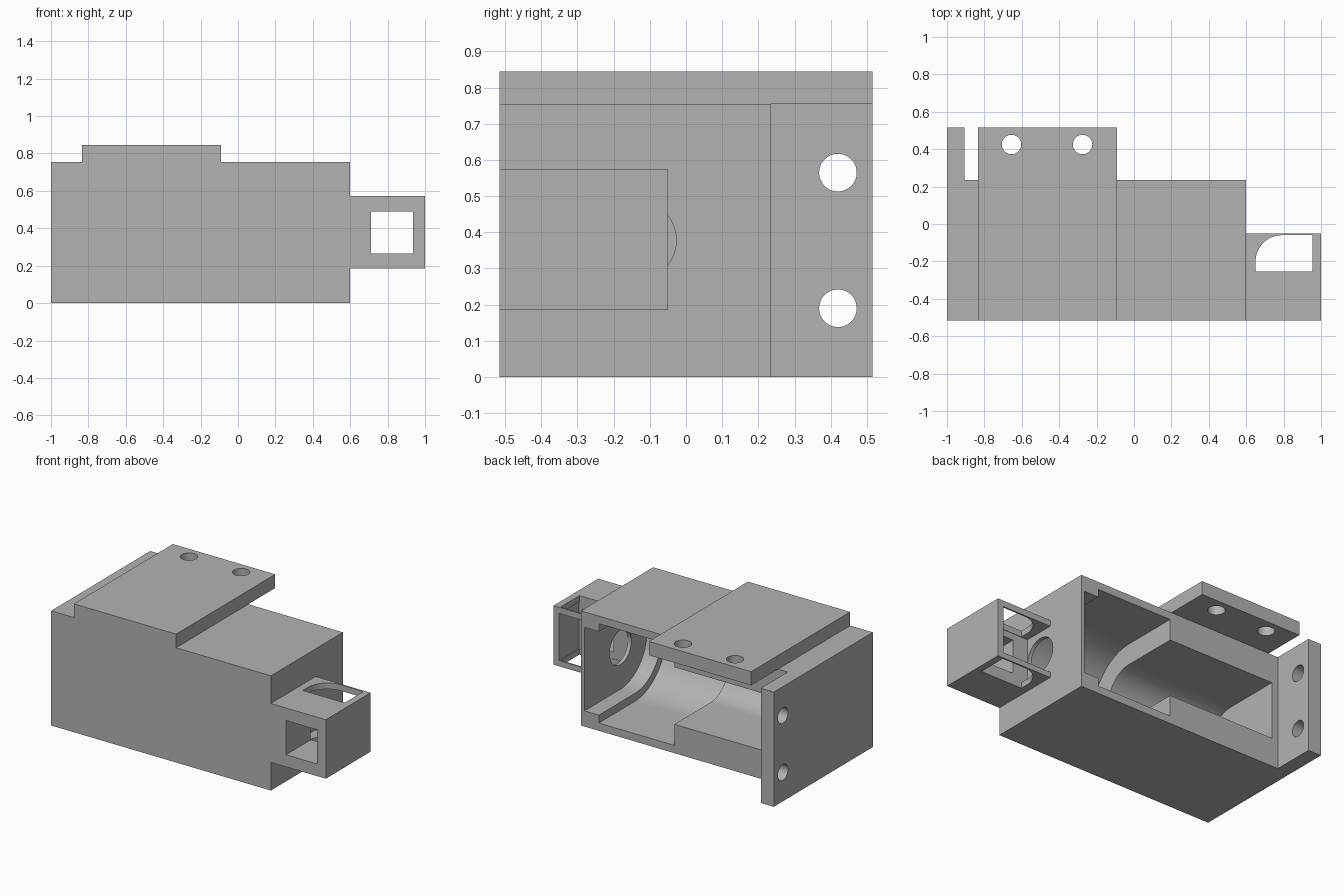
import bpy
import bmesh
from math import sin, cos, pi, radians
from mathutils import Vector

if "Cube" in bpy.data.objects:
    bpy.data.objects.remove(bpy.data.objects["Cube"], do_unlink=True)

grey = bpy.data.materials.new("plain grey")
grey.use_nodes = True
grey.diffuse_color = (0.45, 0.45, 0.45, 1)
grey.node_tree.nodes["Principled BSDF"].inputs["Base Color"].default_value = grey.diffuse_color


def prism(name, outline, axis, lo, hi):
    """Extrude a 2D outline along an axis; outline uses the other two axes in order."""
    bm = bmesh.new()
    verts = []
    for p in outline:
        co = list(p)
        co.insert("xyz".index(axis), lo)
        verts.append(bm.verts.new(co))
    face = bm.faces.new(verts)
    new = bmesh.ops.extrude_face_region(bm, geom=[face])["geom"]
    move = Vector((0, 0, 0))
    move["xyz".index(axis)] = hi - lo
    bmesh.ops.translate(bm, vec=move, verts=[v for v in new if isinstance(v, bmesh.types.BMVert)])
    bmesh.ops.recalc_face_normals(bm, faces=bm.faces)
    mesh = bpy.data.meshes.new(name)
    bm.to_mesh(mesh)
    bm.free()
    mesh.materials.append(grey)
    obj = bpy.data.objects.new(name, mesh)
    bpy.context.collection.objects.link(obj)
    return obj


def box(name, x, y, z):
    return prism(name, [(x[0], y[0]), (x[1], y[0]), (x[1], y[1]), (x[0], y[1])], "z", *z)


def arc(center, r, start, end, n=32):
    steps = [radians(start + (end - start) * i / n) for i in range(n + 1)]
    return [(center[0] + r * cos(a), center[1] + r * sin(a)) for a in steps]


def hole(center, r, axis, lo, hi):
    return prism("hole_cutter", arc(center, r, 0, 360, 48)[:-1], axis, lo, hi)


def cut(obj, cutters):
    bpy.context.view_layer.objects.active = obj
    for c in cutters:
        c.hide_render = True
        mod = obj.modifiers.new("cut", "BOOLEAN")
        mod.operation, mod.solver, mod.object = "DIFFERENCE", "EXACT", c
        bpy.ops.object.modifier_apply(modifier=mod.name)
        bpy.data.objects.remove(c, do_unlink=True)


AXIS = (-0.14, 0.378)      # y, z of the bore
FRONT, BACK = -0.515, 0.235


def trough(r, lo, hi):
    """Round-bottomed channel, open to the back."""
    outline = arc(AXIS, r, 90, 270, 48) + [(0.4, AXIS[1] - r), (0.4, AXIS[1] + r)]
    return prism("trough_cutter", outline, "x", lo, hi)


# Main housing with stepped trough and shaft hole
housing = box("housing", (-1, 0.6), (FRONT, BACK), (0, 0.755))
cut(housing, [
    trough(0.188, -0.86, 0),
    trough(0.327, -0.08, 0.47),
    trough(0.275, 0.4, 0.575),
    hole(AXIS, 0.113, "x", 0.5, 0.7),
])

# Mounting flange at the side, projecting backward
side_flange = box("side_flange", (-1, -0.905), (BACK, 0.515), (0, 0.755))
cut(side_flange, [hole((0.42, z), 0.052, "x", -1.1, -0.8) for z in (0.19, 0.565)])

# Mounting plate on top
top_plate = box("top_plate", (-0.835, -0.09), (FRONT, 0.515), (0.755, 0.845))
cut(top_plate, [hole((x, 0.425), 0.052, "z", 0.7, 0.9) for x in (-0.655, -0.275)])

# Hollow end box with windows at front, top and bottom, open at the back
end_box = box("end_box", (0.6, 1), (FRONT, -0.05), (0.185, 0.573))
window = arc((0.79, -0.2), 0.14, 90, 180, 16) + [(0.65, -0.255), (0.955, -0.255), (0.955, -0.06)]
cut(end_box, [
    box("cavity_cutter", (0.55, 0.96), (-0.258, 0), (0.222, 0.533)),
    box("front_window_cutter", (0.71, 0.935), (-0.6, 0), (0.265, 0.49)),
    prism("window_cutter", window, "z", 0.1, 0.7),
])

# Smooth the bores, keep edges sharp
for obj in (housing, side_flange, top_plate, end_box):
    bpy.ops.object.select_all(action="DESELECT")
    obj.select_set(True)
    bpy.context.view_layer.objects.active = obj
    bpy.ops.object.shade_smooth_by_angle(angle=radians(30))
